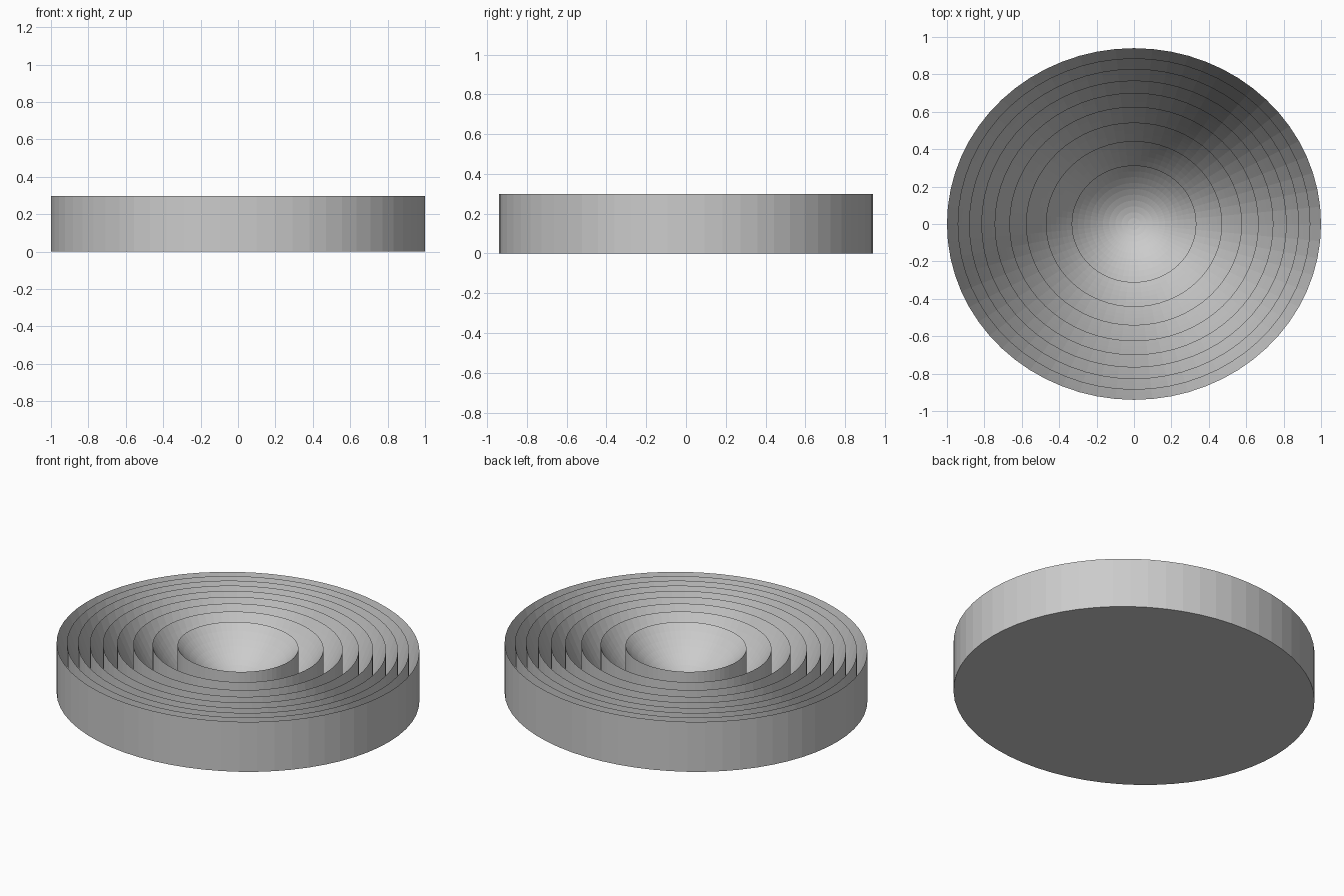
import bpy, bmesh, math

if "Cube" in bpy.data.objects:
    bpy.data.objects.remove(bpy.data.objects["Cube"])

ZONES = 9          # stepped lens zones, equal area
HEIGHT = 0.298     # rim height
DEPTH = 0.2        # relief depth of every zone
Y_SCALE = 0.94     # slightly elliptical outline
SEGMENTS = 64

# Half profile: each zone starts low and climbs parabolically to the rim
profile = [(0.0, HEIGHT - DEPTH)]
for zone in range(ZONES):
    steps = 10 if zone == 0 else 5
    r0, r1 = math.sqrt(zone / ZONES), math.sqrt((zone + 1) / ZONES)
    for i in range(1 if zone == 0 else 0, steps + 1):
        r = r0 + (r1 - r0) * i / steps
        profile.append((r, HEIGHT - DEPTH + DEPTH * (r * r * ZONES - zone)))
profile += [(1.0, 0.0)]

# Revolve the profile around z
bm = bmesh.new()
centre = bm.verts.new((0, 0, profile[0][1]))
rings = []
for r, z in profile[1:]:
    rings.append([bm.verts.new((r * math.cos(a), r * Y_SCALE * math.sin(a), z))
                  for a in (2 * math.pi * k / SEGMENTS for k in range(SEGMENTS))])
for k in range(SEGMENTS):
    n = (k + 1) % SEGMENTS
    bm.faces.new((centre, rings[0][k], rings[0][n]))
    for a, b in zip(rings, rings[1:]):
        bm.faces.new((a[k], b[k], b[n], a[n]))

# Flat underside
bm.faces.new(rings[-1][::-1])
bmesh.ops.recalc_face_normals(bm, faces=bm.faces)

mesh = bpy.data.meshes.new("stepped_lens")
bm.to_mesh(mesh)
bm.free()
bpy.context.collection.objects.link(bpy.data.objects.new("stepped_lens", mesh))
